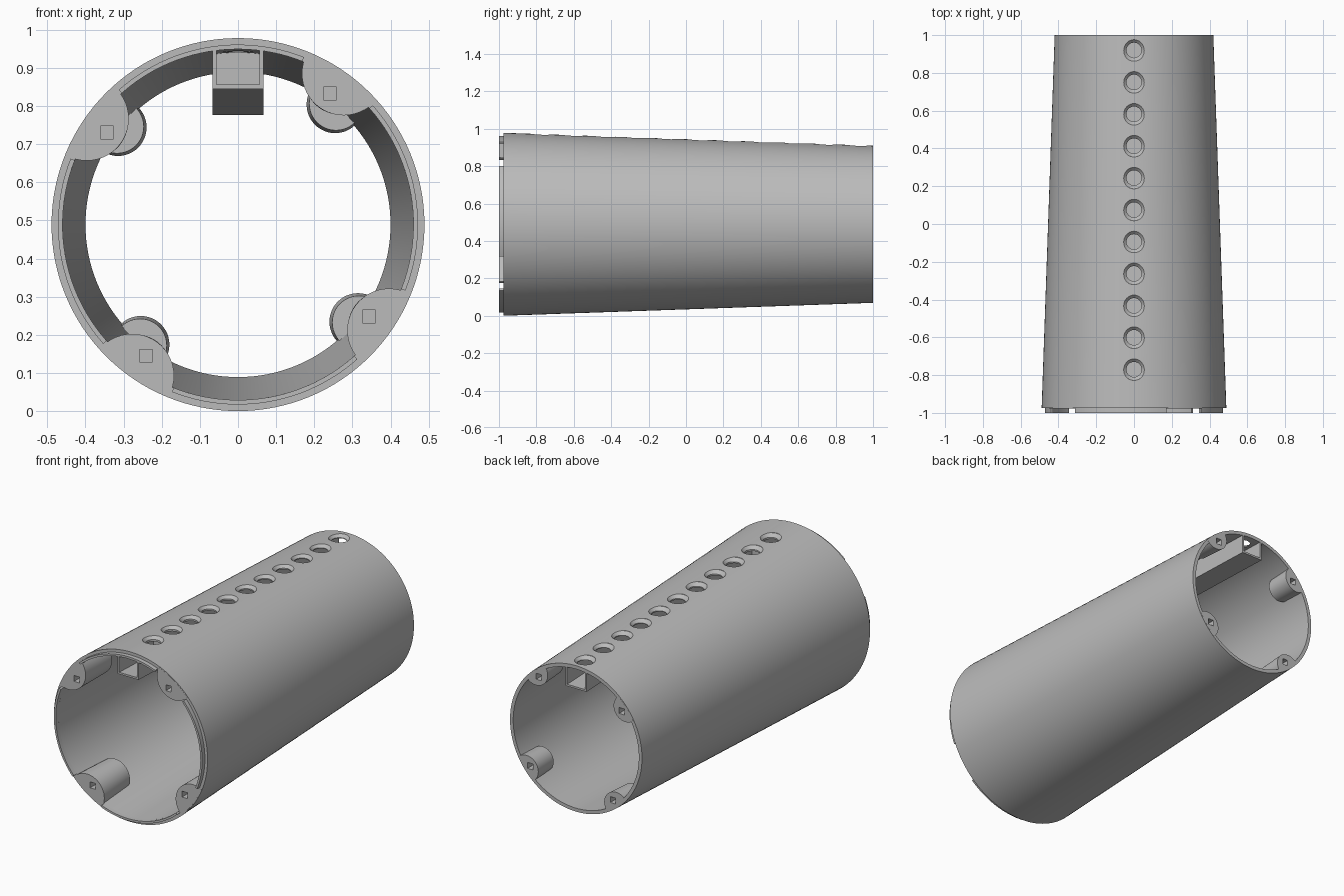
import bpy, bmesh
from math import sin, cos, radians, pi

if "Cube" in bpy.data.objects:
    bpy.data.objects.remove(bpy.data.objects["Cube"])

CZ = 0.489                 # height of the tube axis
Y0, Y1 = -0.975, 1.0       # shell ends
OUT0, OUT1 = 0.489, 0.42   # outer radius at front and back
IN0, IN1 = 0.46, 0.40      # inner radius at front and back

grey = bpy.data.materials.new("grey plastic")
grey.use_nodes = True
COLOUR = (0.5, 0.5, 0.5, 1)
grey.diffuse_color = COLOUR
grey.node_tree.nodes["Principled BSDF"].inputs["Base Color"].default_value = COLOUR


def taper(a, b, y):
    return a + (b - a) * (y - Y0) / (Y1 - Y0)


def make(name, bm):
    bmesh.ops.recalc_face_normals(bm, faces=bm.faces)
    mesh = bpy.data.meshes.new(name)
    bm.to_mesh(mesh)
    bm.free()
    mesh.materials.append(grey)
    obj = bpy.data.objects.new(name, mesh)
    bpy.context.collection.objects.link(obj)
    return obj


def loft(bm, rings, closed=False):
    """Skin a row of point rings, capped at the ends unless closed."""
    vs = [[bm.verts.new(p) for p in ring] for ring in rings]
    n = len(vs[0])
    pairs = list(zip(vs, vs[1:])) + ([(vs[-1], vs[0])] if closed else [])
    for a, b in pairs:
        for i in range(n):
            j = (i + 1) % n
            bm.faces.new((a[i], a[j], b[j], b[i]))
    if not closed:
        bm.faces.new(vs[0])
        bm.faces.new(vs[-1])


def circle(x, y, z, r, n=48):
    return [(x + r * cos(2 * pi * i / n), y, z + r * sin(2 * pi * i / n)) for i in range(n)]


def rect(y, x0, x1, z0, z1):
    return [(x0, y, z0), (x1, y, z0), (x1, y, z1), (x0, y, z1)]


def polar(angle, r):
    return r * cos(radians(angle)), CZ + r * sin(radians(angle))


def boolean(obj, cutter, operation):
    """Apply a boolean and throw the cutter away."""
    mod = obj.modifiers.new("cut", "BOOLEAN")
    mod.operation, mod.object, mod.solver = operation, cutter, "EXACT"
    dg = bpy.context.evaluated_depsgraph_get()
    mesh = bpy.data.meshes.new_from_object(obj.evaluated_get(dg))
    obj.modifiers.clear()
    obj.data = mesh
    bpy.data.objects.remove(cutter)


# Tapered shell
HOLES = [0.92 - 0.169 * i for i in range(11)]
rows = [Y0] + [y - 0.0845 for y in reversed(HOLES)] + [Y1]
profile = [(taper(OUT0, OUT1, y), y) for y in rows]
profile += [(taper(IN0, IN1, y), y) for y in reversed(rows)]
bm = bmesh.new()
N = 128
loft(bm, [[(r * cos(2 * pi * i / N), y, CZ + r * sin(2 * pi * i / N)) for r, y in profile]
          for i in range(N)], closed=True)
shell = make("tapered_shell", bm)

# Row of countersunk light holes along the top
bm = bmesh.new()
for y in HOLES:
    top = CZ + taper(OUT0, OUT1, y)
    steps = [(top + 0.03, 0.062), (top, 0.058), (top - 0.018, 0.04), (top - 0.06, 0.04)]
    loft(bm, [[(r * cos(2 * pi * i / 32), y + r * sin(2 * pi * i / 32), z) for i in range(32)]
              for z, r in steps])
boolean(shell, make("hole_cutter", bm), "DIFFERENCE")
parts = [shell]

# Front locating lip, interrupted at the bosses
bm = bmesh.new()
for k in range(4):
    start, end = 55 + 90 * k + 13.5, 145 + 90 * k - 13.5
    loft(bm, [[(*polar(a, r)[:1], y, polar(a, r)[1])
               for r, y in ((IN0, Y0 + 0.002), (0.472, Y0 + 0.002), (0.472, -1), (IN0, -1))]
              for a in (start + (end - start) * i / 24 for i in range(25))])
parts.append(make("front_lip", bm))


def bosses(name, angle, y, y_end, big, small, hole_radius):
    """Four screw bosses fading into the wall, trimmed to the shell, with square holes."""
    bm, pegs = bmesh.new(), bmesh.new()
    depth = 0.7 * (y_end - y)
    for k in range(4):
        a = angle + 90 * k
        rings = []
        for yy, (radial, r) in ((y, big), (y_end, small)):
            x, z = polar(a, radial)
            rings.append(circle(x, yy, z, r))
        loft(bm, rings)
        x, z = polar(a, hole_radius)
        h = 0.017
        loft(pegs, [rect(yy, x - h, x + h, z - h, z + h) for yy in (y - depth * 0.2, y + depth)])
    obj = make(name, bm)
    trim = bmesh.new()
    loft(trim, [circle(0, yy, CZ, taper(OUT0, OUT1, yy) - 0.004, N)
                for yy in (Y0 - 0.1, Y1 + 0.1)])
    boolean(obj, make("trim_cone", trim), "INTERSECT")
    boolean(obj, make("screw_cutter", pegs), "DIFFERENCE")
    parts.append(obj)


bosses("front_bosses", 55, Y0 - 0.001, Y0 + 0.24, (0.484, 0.11), (0.468, 0.095), 0.42)
bosses("back_bosses", 51, Y1 + 0.0005, Y1 - 0.15, (0.405, 0.075), (0.408, 0.07), 0.375)

# Channel under the holes: floor and two side walls following the taper
DROP = OUT0 - OUT1


def bar(name, x0, x1, z0, z1, ya=-1.0, yb=1.0):
    bm = bmesh.new()
    loft(bm, [rect(y, x0, x1, z0 - DROP * (y + 1) / 2, z1 - DROP * (y + 1) / 2)
              for y in (ya, yb)])
    parts.append(make(name, bm))


bar("channel_floor", -0.067, 0.067, 0.845, 0.856)
for side, name in ((-1, "channel_right_wall"), (1, "channel_left_wall")):
    bar(name, *sorted((side * 0.056, side * 0.067)), 0.85, 0.957)
bar("channel_plug", -0.058, 0.058, 0.85, 0.955, -0.69, -0.68)

# Smooth curved walls, keep the edges crisp
bpy.ops.object.select_all(action="DESELECT")
for obj in parts:
    obj.select_set(True)
bpy.context.view_layer.objects.active = shell
bpy.ops.object.shade_smooth_by_angle(angle=radians(30))
